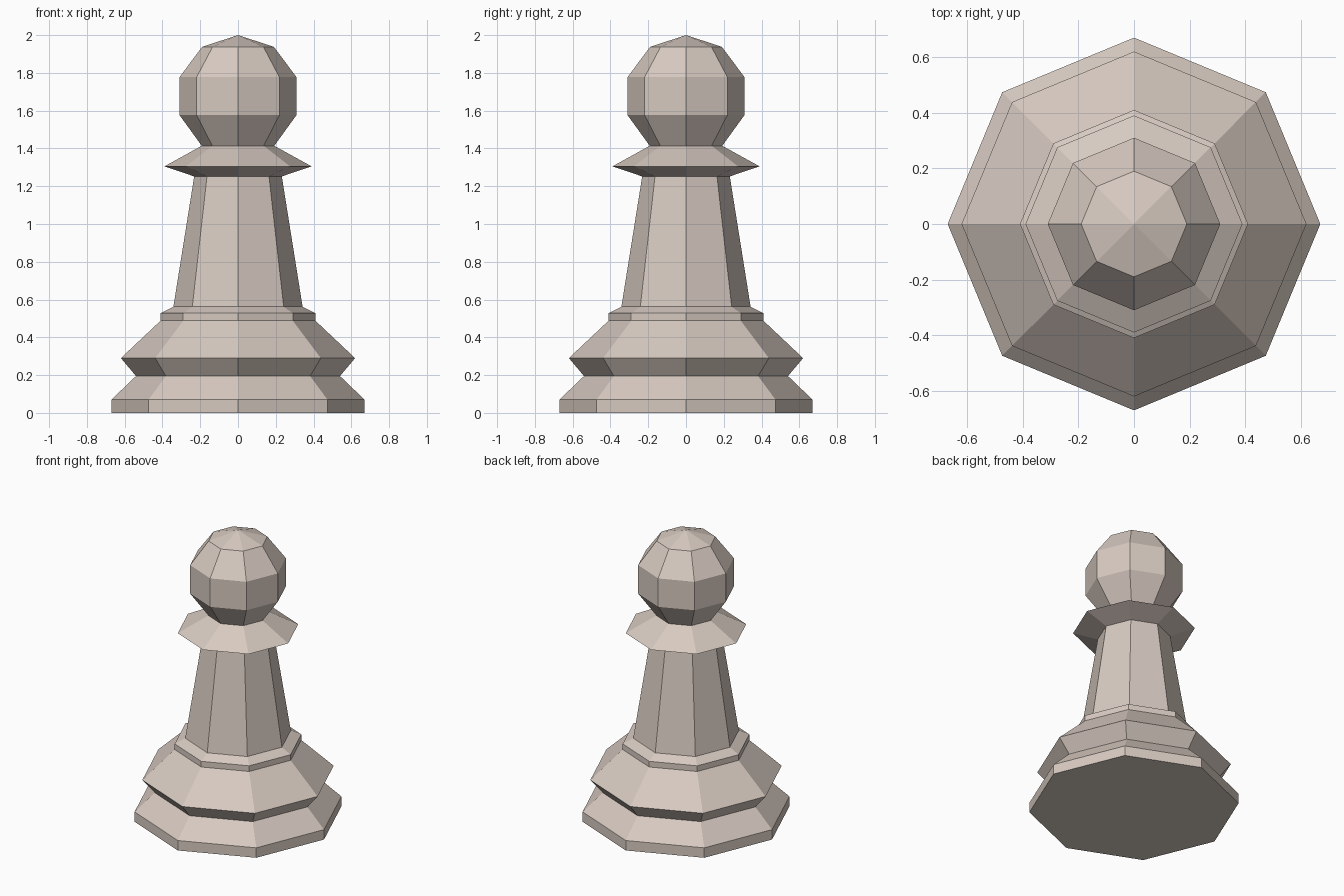
import bpy, bmesh, math

if "Cube" in bpy.data.objects:
    bpy.data.objects.remove(bpy.data.objects["Cube"])

SIDES = 8

# Turned outline from the floor up: (radius at the corners, height)
FOOT = [(0.67, 0.0), (0.67, 0.07), (0.54, 0.195), (0.62, 0.29), (0.41, 0.488)]
STEM = [(0.41, 0.528), (0.342, 0.562), (0.232, 1.252)]
COLLAR = [(0.39, 1.305), (0.192, 1.414)]
HEAD = [(0.31, 1.577), (0.31, 1.777), (0.19, 1.938)]
TIP_HEIGHT = 2.0

stone = bpy.data.materials.new("warm_beige")
stone.diffuse_color = (0.68, 0.59, 0.53, 1.0)
stone.use_nodes = True
stone.node_tree.nodes["Principled BSDF"].inputs["Base Color"].default_value = stone.diffuse_color


def lathe(name, profile, tip, material):
    """Revolve a profile into a closed faceted solid ending in a point."""
    bm = bmesh.new()
    rings = []
    for r, z in profile:
        angles = [math.tau * i / SIDES for i in range(SIDES)]
        rings.append([bm.verts.new((r * math.cos(a), r * math.sin(a), z)) for a in angles])
    # side bands
    for low, high in zip(rings, rings[1:]):
        for i in range(SIDES):
            j = (i + 1) % SIDES
            bm.faces.new((low[i], low[j], high[j], high[i]))
    # flat underside and pointed cap
    bm.faces.new(rings[0][::-1])
    apex = bm.verts.new((0, 0, tip))
    for i in range(SIDES):
        bm.faces.new((rings[-1][i], rings[-1][(i + 1) % SIDES], apex))
    mesh = bpy.data.meshes.new(name)
    bm.to_mesh(mesh)
    bm.free()
    mesh.materials.append(material)
    obj = bpy.data.objects.new(name, mesh)
    bpy.context.collection.objects.link(obj)
    return obj


# Whole piece: foot, stem, collar and head turned as one solid
lathe("chess_pawn", FOOT + STEM + COLLAR + HEAD, TIP_HEIGHT, stone)
